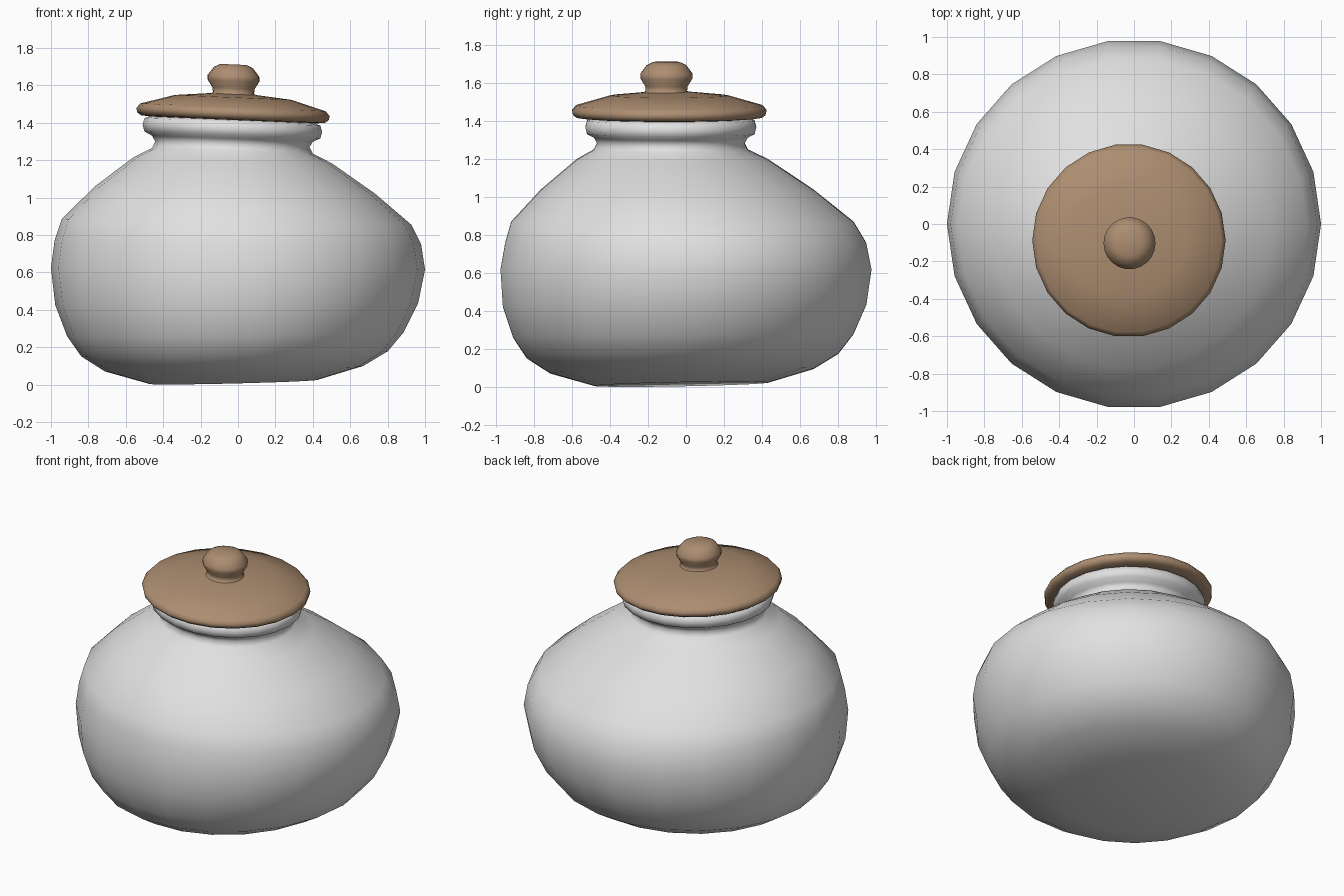
import bpy
import bmesh
from math import sin, cos, tau

SIDES = 22

default_cube = bpy.data.objects.get("Cube")
if default_cube:
    bpy.data.objects.remove(default_cube, do_unlink=True)


def make_material(name, color):
    material = bpy.data.materials.new(name)
    material.use_nodes = True
    material.diffuse_color = color
    shader = material.node_tree.nodes["Principled BSDF"]
    shader.inputs["Base Color"].default_value = color
    shader.inputs["Roughness"].default_value = 0.7
    return material


def lathe(name, profile, material, place, cap_start=False, cap_end=False):
    """Revolve (radius, height) pairs; place() bends each point by hand."""
    bm = bmesh.new()
    rings = []
    for radius, height in profile:
        ring = []
        for side in range(SIDES):
            angle = tau * side / SIDES
            point = place(radius * cos(angle), radius * sin(angle), height)
            ring.append(bm.verts.new(point))
        rings.append(ring)
    for lower, upper in zip(rings, rings[1:]):
        for side in range(SIDES):
            after = (side + 1) % SIDES
            bm.faces.new((lower[side], lower[after], upper[after], upper[side]))
    if cap_start:
        bm.faces.new(list(reversed(rings[0])))
    if cap_end:
        bm.faces.new(rings[-1])
    for face in bm.faces:
        face.smooth = True
    mesh = bpy.data.meshes.new(name)
    bm.to_mesh(mesh)
    bm.free()
    mesh.materials.append(material)
    part = bpy.data.objects.new(name, mesh)
    bpy.context.collection.objects.link(part)
    return part


def place_jar(x, y, z):
    """Hand-thrown look: leaning neck, slightly oval and tilted rings."""
    lean = min(1, max(0, (z - 0.75) / 0.5))
    sink = max(0, 0.6 - z) / 0.6
    tilt_x = 0.025 - 0.048 * z
    tilt_y = 0.02 * sink
    return (x - 0.03 * lean - 0.025 * sink,
            y * (1.02 - 0.053 * z) - 0.08 * lean - 0.025 * sink,
            z + tilt_x * x + tilt_y * y)


def place_lid(x, y, z):
    return x - 0.027, y - 0.088, z - 0.042 * x


def place_knob(x, y, z):
    return x - 0.024, y - 0.103, z - 0.042 * x


clay = make_material("pale grey glaze", (0.75, 0.75, 0.75, 1))
wood = make_material("warm brown wood", (0.42, 0.27, 0.165, 1))

# Round jar: base, belly, shoulder, neck and rolled rim
jar_profile = [
    (0.45, 0.015), (0.69, 0.085), (0.82, 0.165), (0.9, 0.27),
    (0.97, 0.43), (1, 0.62), (0.98, 0.76), (0.935, 0.87),
    (0.75, 1.04), (0.53, 1.2), (0.43, 1.25), (0.412, 1.285),
    (0.43, 1.315), (0.47, 1.335), (0.48, 1.37), (0.47, 1.405),
    (0.43, 1.42), (0.38, 1.4), (0.36, 1.3),
]
lathe("jar_body", jar_profile, clay, place_jar, cap_start=True)

# Lid: shallow dome with a rounded edge
lid_profile = [
    (0.44, 1.415), (0.492, 1.42), (0.512, 1.435), (0.517, 1.458),
    (0.495, 1.483), (0.31, 1.536), (0.1, 1.556),
]
lathe("lid", lid_profile, wood, place_lid, cap_start=True, cap_end=True)

# Knob: narrow stem flaring to a rounded grip
knob_profile = [
    (0.13, 1.545), (0.11, 1.56), (0.113, 1.585), (0.138, 1.625),
    (0.139, 1.65), (0.105, 1.695), (0.07, 1.712),
]
lathe("lid_knob", knob_profile, wood, place_knob, cap_end=True)
